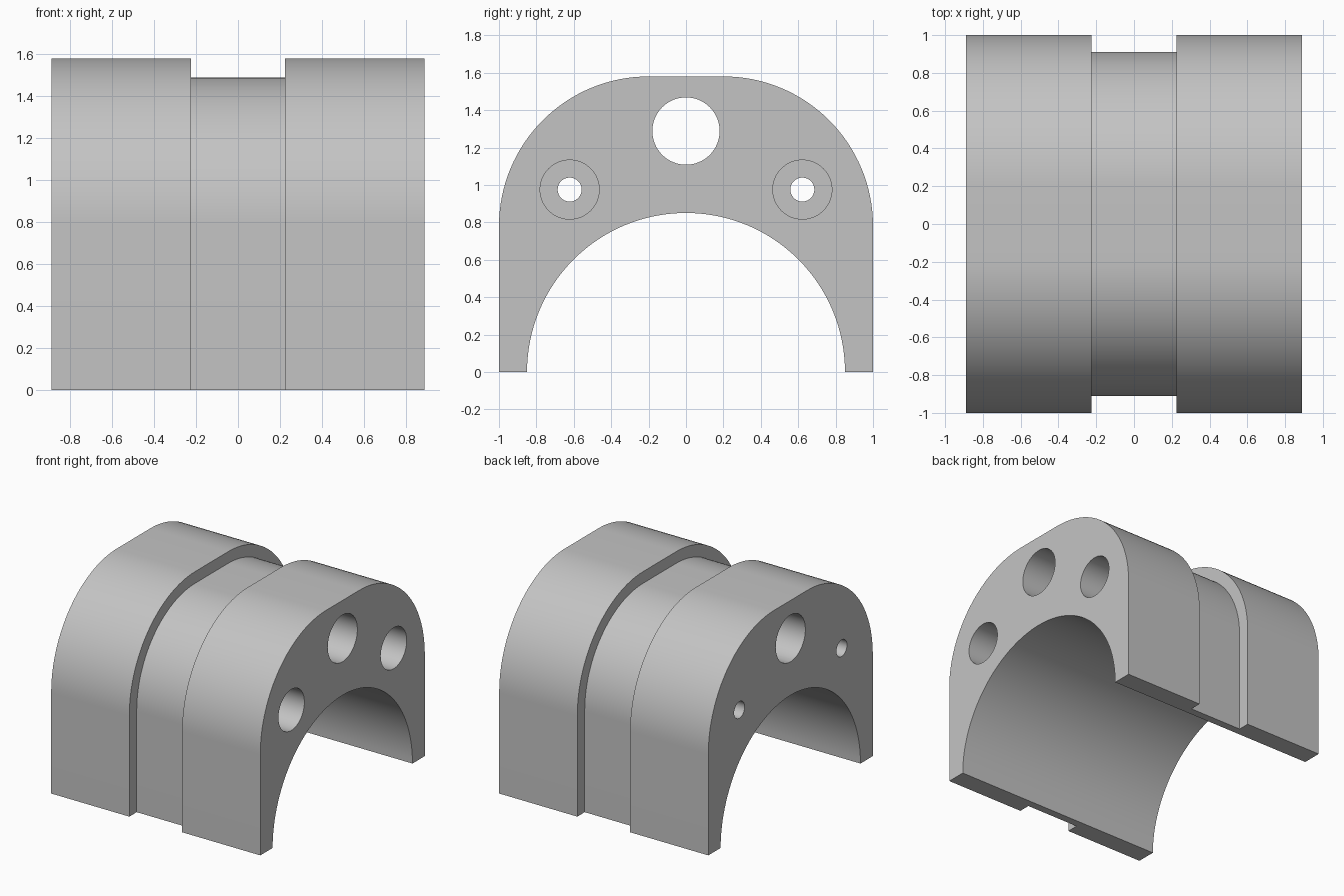
import bpy, bmesh
from math import sin, cos, pi, radians
from mathutils import Matrix

HALF_LENGTH, HALF_GROOVE, GROOVE_DEPTH = 0.89, 0.225, 0.09
HALF_WIDTH, HEIGHT, CORNER, BORE = 1.0, 1.58, 0.8, 0.85
ARC_STEPS = 32

if "Cube" in bpy.data.objects:
    bpy.data.objects.remove(bpy.data.objects["Cube"], do_unlink=True)

grey = bpy.data.materials.new("plain grey")
grey.use_nodes = True
grey.diffuse_color = (0.55, 0.55, 0.55, 1)
grey.node_tree.nodes["Principled BSDF"].inputs["Base Color"].default_value = grey.diffuse_color


def arc(cy, cz, radius, start, end, steps):
    angles = [start + (end - start) * i / steps for i in range(steps + 1)]
    return [(cy + radius * cos(a), cz + radius * sin(a)) for a in angles]


def arch_profile(inset):
    """Rounded block outline with a half-round bore, as (y, z) points."""
    cy, cz, r = HALF_WIDTH - CORNER, HEIGHT - CORNER, CORNER - inset
    return ([(HALF_WIDTH - inset, 0)]
            + arc(cy, cz, r, 0, pi / 2, ARC_STEPS)
            + arc(-cy, cz, r, pi / 2, pi, ARC_STEPS)
            + [(inset - HALF_WIDTH, 0)]
            + arc(0, 0, BORE, pi, 0, 2 * ARC_STEPS))


def make_object(name, bm):
    bmesh.ops.recalc_face_normals(bm, faces=bm.faces)
    mesh = bpy.data.meshes.new(name)
    bm.to_mesh(mesh)
    bm.free()
    mesh.materials.append(grey)
    obj = bpy.data.objects.new(name, mesh)
    bpy.context.collection.objects.link(obj)
    return obj


def make_body():
    # Loft the arch along x, stepping inwards for the central groove
    sections = [(-HALF_LENGTH, 0), (-HALF_GROOVE, 0),
                (-HALF_GROOVE, GROOVE_DEPTH), (HALF_GROOVE, GROOVE_DEPTH),
                (HALF_GROOVE, 0), (HALF_LENGTH, 0)]
    bm = bmesh.new()
    loops = [[bm.verts.new((x, y, z)) for y, z in arch_profile(inset)]
             for x, inset in sections]
    count = len(loops[0])
    for a, b in zip(loops, loops[1:]):
        for i in range(count):
            j = (i + 1) % count
            bm.faces.new((a[i], a[j], b[j], b[i]))
    bm.faces.new(loops[0])
    bm.faces.new(loops[-1])
    bmesh.ops.remove_doubles(bm, verts=bm.verts, dist=1e-5)
    return make_object("saddle_block", bm)


def drill(body, y, z, radius, x_start, x_end):
    bm = bmesh.new()
    place = Matrix.Translation(((x_start + x_end) / 2, y, z)) @ Matrix.Rotation(pi / 2, 4, "Y")
    bmesh.ops.create_cone(bm, cap_ends=True, segments=64, radius1=radius, radius2=radius,
                          depth=x_end - x_start, matrix=place)
    cutter = make_object("hole_cutter", bm)
    cutter.hide_render = True
    mod = body.modifiers.new("hole", "BOOLEAN")
    mod.operation, mod.solver, mod.object = "DIFFERENCE", "EXACT", cutter
    bpy.ops.object.modifier_apply(modifier=mod.name)
    bpy.data.objects.remove(cutter, do_unlink=True)


body = make_body()
bpy.ops.object.select_all(action="DESELECT")
bpy.context.view_layer.objects.active = body
body.select_set(True)

# Large through hole under the crown
drill(body, 0, 1.288, 0.18, -1, 1)

# Counterbored bolt holes on both shoulders
for side in (-1, 1):
    drill(body, side * 0.622, 0.975, 0.064, -1, 1)
    drill(body, side * 0.622, 0.975, 0.158, 0, 1)

bpy.ops.object.shade_smooth_by_angle(angle=radians(30))
